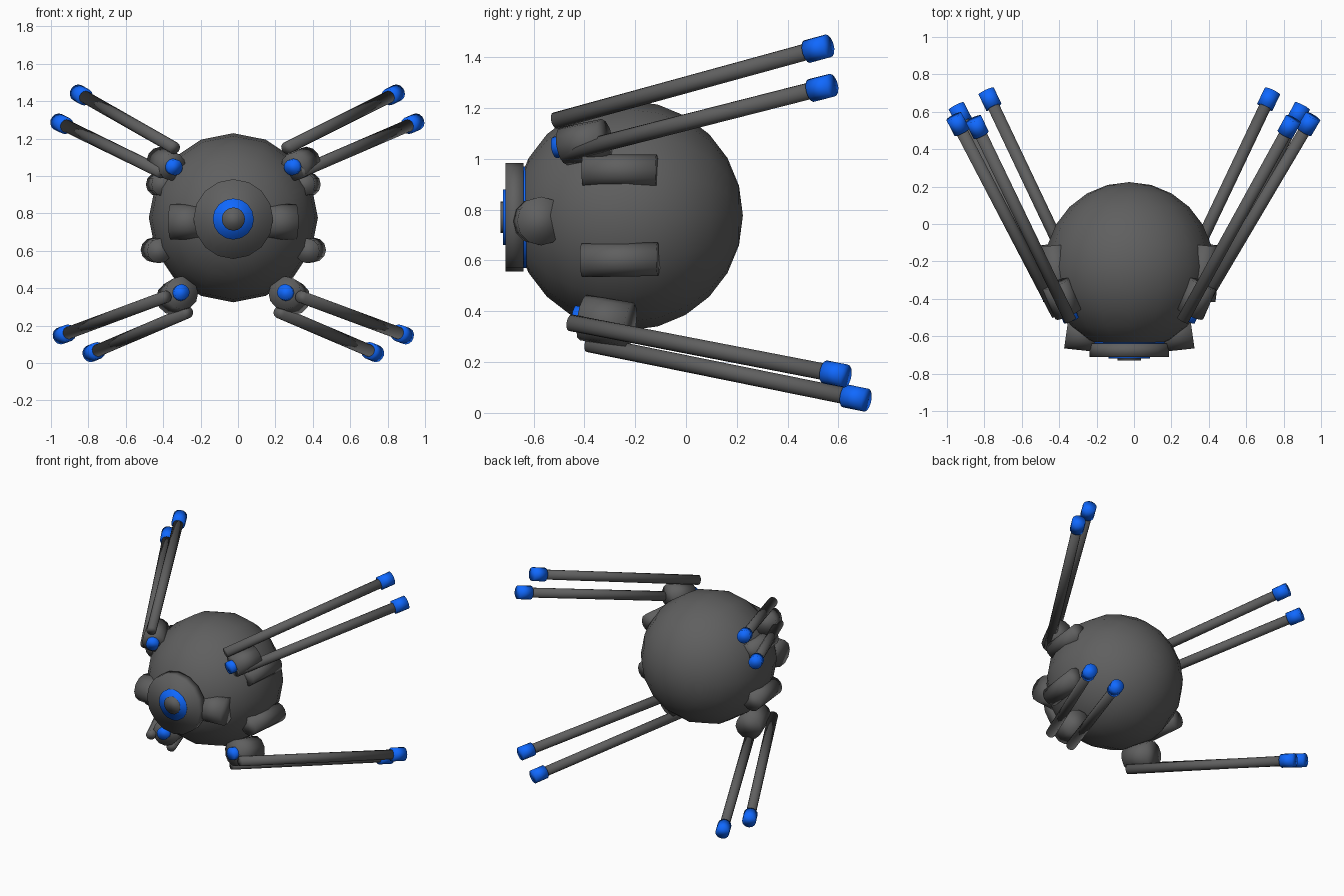
import bpy, math
from mathutils import Vector

if "Cube" in bpy.data.objects:
    bpy.data.objects.remove(bpy.data.objects["Cube"])


def material(name, rgb):
    m = bpy.data.materials.new(name)
    m.diffuse_color = (*rgb, 1)
    m.use_nodes = True
    m.node_tree.nodes["Principled BSDF"].inputs["Base Color"].default_value = m.diffuse_color
    return m


blue = material("blue", (0.005, 0.14, 1.0))
dark = material("dark_grey", (0.115, 0.115, 0.115))
CX, CZ = -0.025, 0.775   # body axis


def finish(o, name, mat):
    o.name = name
    o.data.materials.append(mat)
    bpy.ops.object.shade_smooth()   # softly shaded all over, also across rims
    return o


def rod(name, a, b, r, sides=14, mat=dark, r2=None):
    """Cylinder or cone from point a to point b."""
    a, b = Vector(a), Vector(b)
    d = b - a
    bpy.ops.mesh.primitive_cone_add(
        vertices=sides, radius1=r, radius2=r if r2 is None else r2,
        depth=d.length, location=(a + b) / 2,
        rotation=d.to_track_quat('Z', 'Y').to_euler())
    return finish(bpy.context.object, name, mat)


# Ball-shaped hull, poles along the front-back axis
bpy.ops.mesh.primitive_uv_sphere_add(segments=16, ring_count=12, radius=0.452,
                                     location=(CX, -0.228, CZ + 0.002),
                                     rotation=(math.pi / 2, 0, 0))
finish(bpy.context.object, "hull", dark)

# Front eye: stacked discs
for name, y0, y1, r, mat in (
        ("eye_back_ring", -0.60, -0.655, 0.20, blue),
        ("eye_plate", -0.64, -0.71, 0.213, dark),
        ("eye_ring", -0.69, -0.72, 0.11, blue),
        ("eye_pupil", -0.70, -0.73, 0.062, dark)):
    rod(name, (CX, y0, CZ - 0.005), (CX, y1, CZ - 0.005), r, 16, mat)

# Arms: start and end, measured from each side's own axis
arms = {
    "upper_outer_arm": ((0.30, -0.515, 1.15), (0.855, 0.56, 1.445)),
    "upper_inner_arm": ((0.37, -0.485, 1.02), (0.96, 0.575, 1.29)),
    "lower_inner_arm": ((0.36, -0.455, 0.355), (0.925, 0.63, 0.145)),
    "lower_outer_arm": ((0.245, -0.385, 0.272), (0.765, 0.71, 0.05)),
}

for s, side in ((-1, "left"), (1, "right")):
    def P(x, y, z, c=CX):
        return (c + s * x, y, z)

    # Stubby cheeks beside the eye
    rod(side + "_cheek", P(0.16, -0.595, 0.755), P(0.335, -0.57, 0.755), 0.09, 12, r2=0.096)

    # Side pods
    rod(side + "_upper_pod", P(0.375, -0.405, 0.955), P(0.405, -0.115, 0.955), 0.063, 12)
    rod(side + "_lower_pod", P(0.395, -0.41, 0.60), P(0.43, -0.11, 0.605), 0.066, 12)

    # Arm mounts with blue buttons
    rod(side + "_upper_mount", P(0.325, -0.48, 1.05), P(0.395, -0.32, 1.082), 0.076, 12)
    rod(side + "_upper_button", P(0.31, -0.515, 1.045), P(0.335, -0.455, 1.055), 0.043, 12, blue)
    rod(side + "_lower_mount", P(0.275, -0.405, 0.375), P(0.325, -0.22, 0.345), 0.09, 12)
    rod(side + "_lower_button", P(0.275, -0.44, 0.38), P(0.29, -0.38, 0.37), 0.043, 12, blue)

    # Long arms with blue end caps
    for name, (start, end) in arms.items():
        upper = name.startswith("upper")
        a = Vector(P(*start, c=-0.04 if upper else CX))
        b = Vector(P(*end, c=-0.003 if upper else CX))
        d = (b - a).normalized()
        rod(f"{side}_{name}", a, b - d * 0.05, 0.033, 14)
        rod(f"{side}_{name}_cap", b - d * 0.095, b, 0.046, 14, blue)
